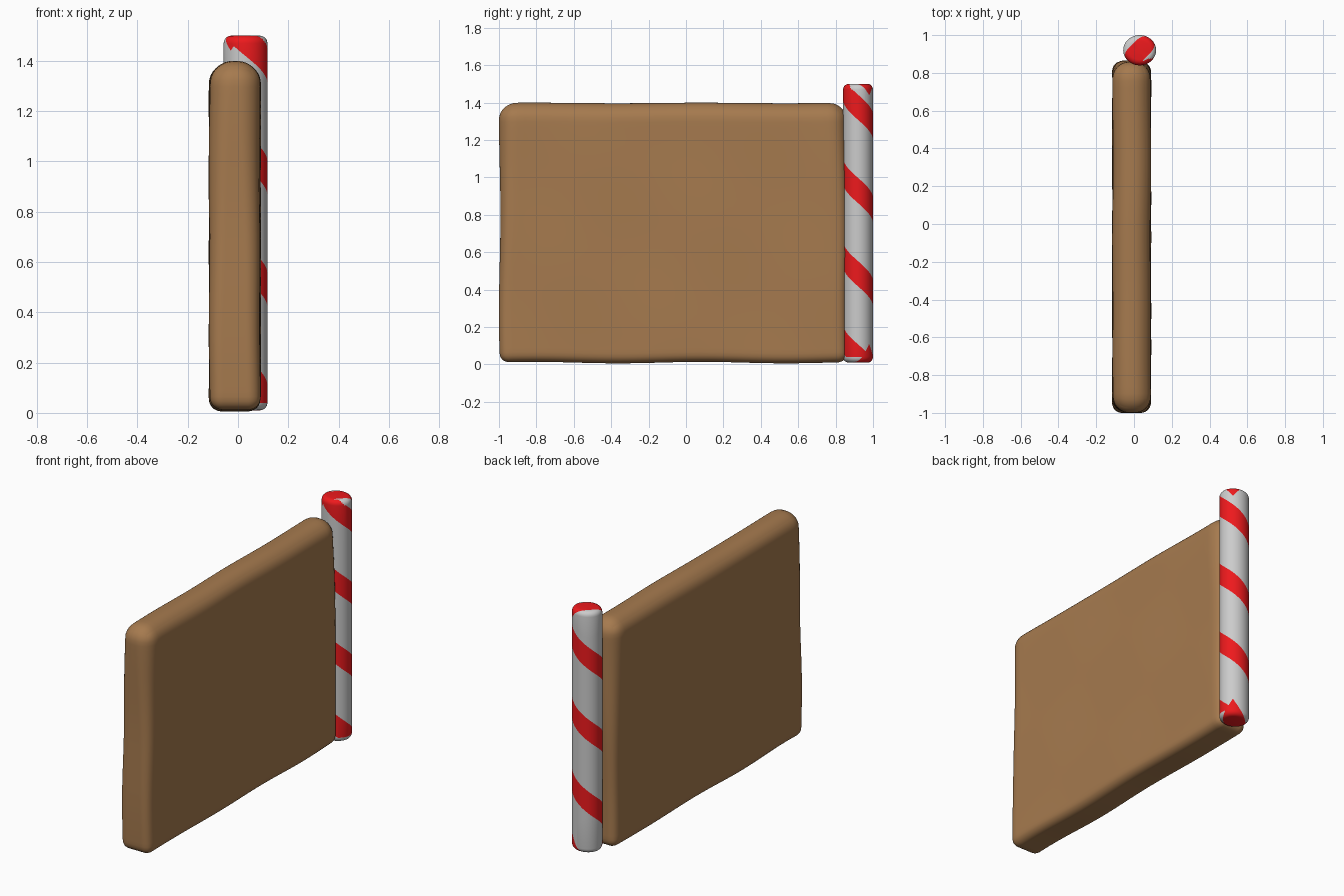
import bpy, bmesh, math
from mathutils import Vector

if "Cube" in bpy.data.objects:
    bpy.data.objects.remove(bpy.data.objects["Cube"])


def material(name, rgb):
    m = bpy.data.materials.new(name)
    m.diffuse_color = (*rgb, 1)
    m.use_nodes = True
    m.node_tree.nodes["Principled BSDF"].inputs["Base Color"].default_value = m.diffuse_color
    return m


def finish(bm, name, mats, angle):
    bmesh.ops.recalc_face_normals(bm, faces=bm.faces[:])
    me = bpy.data.meshes.new(name)
    bm.to_mesh(me)
    bm.free()
    for m in mats:
        me.materials.append(m)
    ob = bpy.data.objects.new(name, me)
    bpy.context.collection.objects.link(ob)
    bpy.context.view_layer.objects.active = ob
    ob.select_set(True)
    bpy.ops.object.shade_smooth_by_angle(angle=math.radians(angle))
    ob.select_set(False)
    return ob


biscuit = material("biscuit", (0.38, 0.195, 0.077))
white = material("white_sugar", (0.8, 0.8, 0.8))
red = material("red_sugar", (0.85, 0.01, 0.012))

# Biscuit wall: rounded box, softer at the top, with a slight baked wobble
bm = bmesh.new()
bmesh.ops.create_cube(bm, size=2)
bmesh.ops.subdivide_edges(bm, edges=bm.edges[:], cuts=39, use_grid_fill=True)
half = Vector((0.101, 0.929, 0.694))
centre = Vector((-0.0125, -0.067, 0.704))
for v in bm.verts:
    p = Vector([math.sin(c * math.pi / 2) * h for c, h in zip(v.co, half)])
    t = (p.z / half.z + 1) / 2
    r = 0.05 + 0.045 * t * t
    inner = Vector([max(-(h - r), min(h - r, c)) for c, h in zip(p, half)])
    d = p - inner
    if d.length > 1e-6:
        p = inner + d.normalized() * r
    y, z = p.y, p.z
    p.x += 0.003 * math.sin(7 * y + 3 * z) * math.cos(6 * z - 2 * y)
    p.y += 0.004 * math.sin(6 * z + 1)
    p.z += 0.004 * math.sin(7 * y + 0.5) * (0.4 if z > 0 else 1)
    v.co = p + centre
finish(bm, "biscuit_wall", [biscuit], 60)

# Candy stick: mesh rows follow the helical stripe edges
N, PITCH, BAND, RIM = 64, 0.445, 0.135, 0.03
RX, RY, CX, CY = 0.087, 0.08, 0.03, 0.92
Z0, Z1 = 0.01, 1.5
bm = bmesh.new()


def point(i, inset, z):
    a = 2 * math.pi * i / N
    return bm.verts.new((CX + (RX - inset) * math.cos(a), CY + (RY - inset) * math.sin(a), z))


def column(i):
    base = 0.93 - PITCH * i / N
    zs = [Z0 + RIM]
    for k in range(-3, 4):
        c = base + k * PITCH
        zs += [c - BAND / 2, c + BAND / 2]
    zs = [max(Z0 + RIM, min(Z1 - RIM, z)) for z in zs + [Z1]]
    return [(0, z) for z in zs]


def rim(z, s):
    steps = [math.pi / 2 * j / 5 for j in range(6)]
    return [(RIM * (1 - math.cos(a)), z + s * RIM * math.sin(a)) for a in steps]


def strip(left, right, i, striped):
    for j in range(len(left) - 1):
        a, b = left[j], left[j + 1]
        c, d = right[j + 1], right[j]
        f = bm.faces.new([point(i, *a), point(i + 1, *d), point(i + 1, *c), point(i, *b)])
        if striped:
            f.material_index = j % 2


for i in range(N):
    strip(column(i), column(i + 1), i, True)
    for z, s in ((Z1 - RIM, 1), (Z0 + RIM, -1)):
        ring = rim(z, s)
        strip(ring, ring, i, False)
        edge = ring[-1]
        bm.faces.new([point(i, *edge), point(i + 1, *edge), bm.verts.new((CX, CY, edge[1]))])
bmesh.ops.remove_doubles(bm, verts=bm.verts[:], dist=0.0002)

# End stripes: diagonal band over each cap, tapering to a point on the side
ends = ((1.44, 1.2, 1), (0.11, 1.6, -1))
for apex, slope, s in ends:
    for side in (1, -1):
        k = -s * side * slope / math.sqrt(2)
        bmesh.ops.bisect_plane(bm, geom=bm.verts[:] + bm.edges[:] + bm.faces[:], dist=1e-5,
                               plane_co=(CX, CY, apex), plane_no=(k, -k, 1))
for f in bm.faces:
    c = f.calc_center_median()
    u = abs(c.x - CX - c.y + CY) / math.sqrt(2)
    base = 0.93 - PITCH * (math.atan2(c.y - CY, c.x - CX) % (2 * math.pi)) / (2 * math.pi)
    on_rim = Z1 - RIM < c.z < Z1 - 0.001
    off = (c.z - base + PITCH / 2) % PITCH - PITCH / 2
    if on_rim and abs(off) < BAND / 2:
        f.material_index = 1
    for apex, slope, s in ends:
        if s * (c.z - apex) > slope * u:
            f.material_index = 1
finish(bm, "candy_stick", [white, red], 50)
